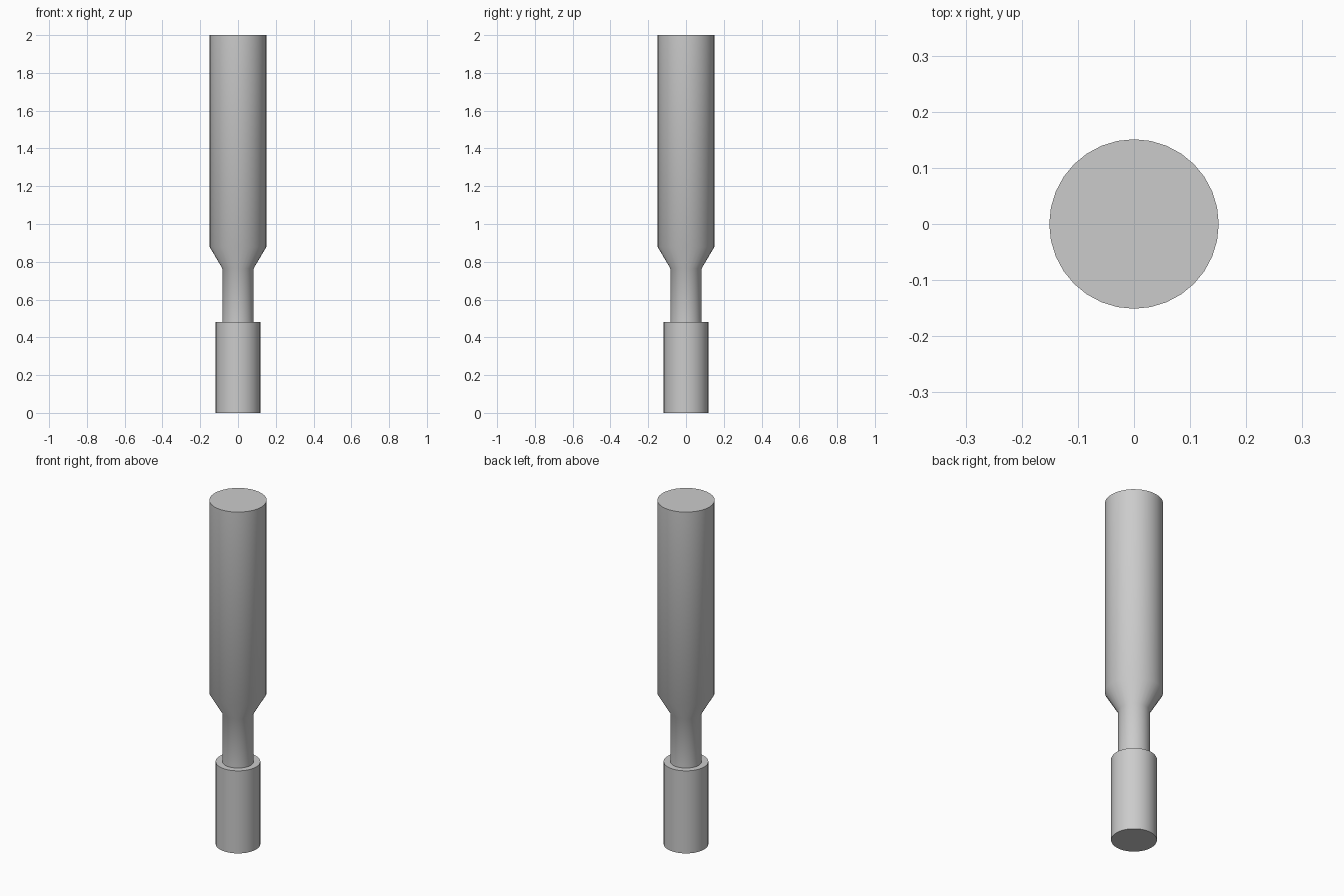
import bpy
import bmesh
from math import radians, sin, cos, tau

cube = bpy.data.objects.get("Cube")
if cube:
    bpy.data.objects.remove(cube, do_unlink=True)

SIDES = 32

grey = bpy.data.materials.new("plain_grey")
grey.use_nodes = True
colour = (0.6, 0.6, 0.6, 1)
grey.diffuse_color = colour
grey.node_tree.nodes["Principled BSDF"].inputs["Base Color"].default_value = colour

# Shaft profile from bottom to top: (radius, height)
profile = [
    (0.118, 0.0), (0.118, 0.48),    # wide foot
    (0.083, 0.48), (0.083, 0.765),  # narrow neck
    (0.151, 0.88), (0.151, 2.0),    # flared upper body
]

# Turn the profile into a closed solid
bm = bmesh.new()
rings = [
    [bm.verts.new((r * cos(tau * i / SIDES), r * sin(tau * i / SIDES), z))
     for i in range(SIDES)]
    for r, z in profile
]
for low, high in zip(rings, rings[1:]):
    for i in range(SIDES):
        j = (i + 1) % SIDES
        bm.faces.new((low[i], low[j], high[j], high[i]))
bm.faces.new(rings[0][::-1])
bm.faces.new(rings[-1])

mesh = bpy.data.meshes.new("stepped_shaft")
bm.to_mesh(mesh)
bm.free()
mesh.materials.append(grey)
shaft = bpy.data.objects.new("stepped_shaft", mesh)
bpy.context.collection.objects.link(shaft)

# Smooth round sides, crisp rims
bpy.ops.object.select_all(action='DESELECT')
shaft.select_set(True)
bpy.context.view_layer.objects.active = shaft
bpy.ops.object.shade_smooth_by_angle(angle=radians(40))
